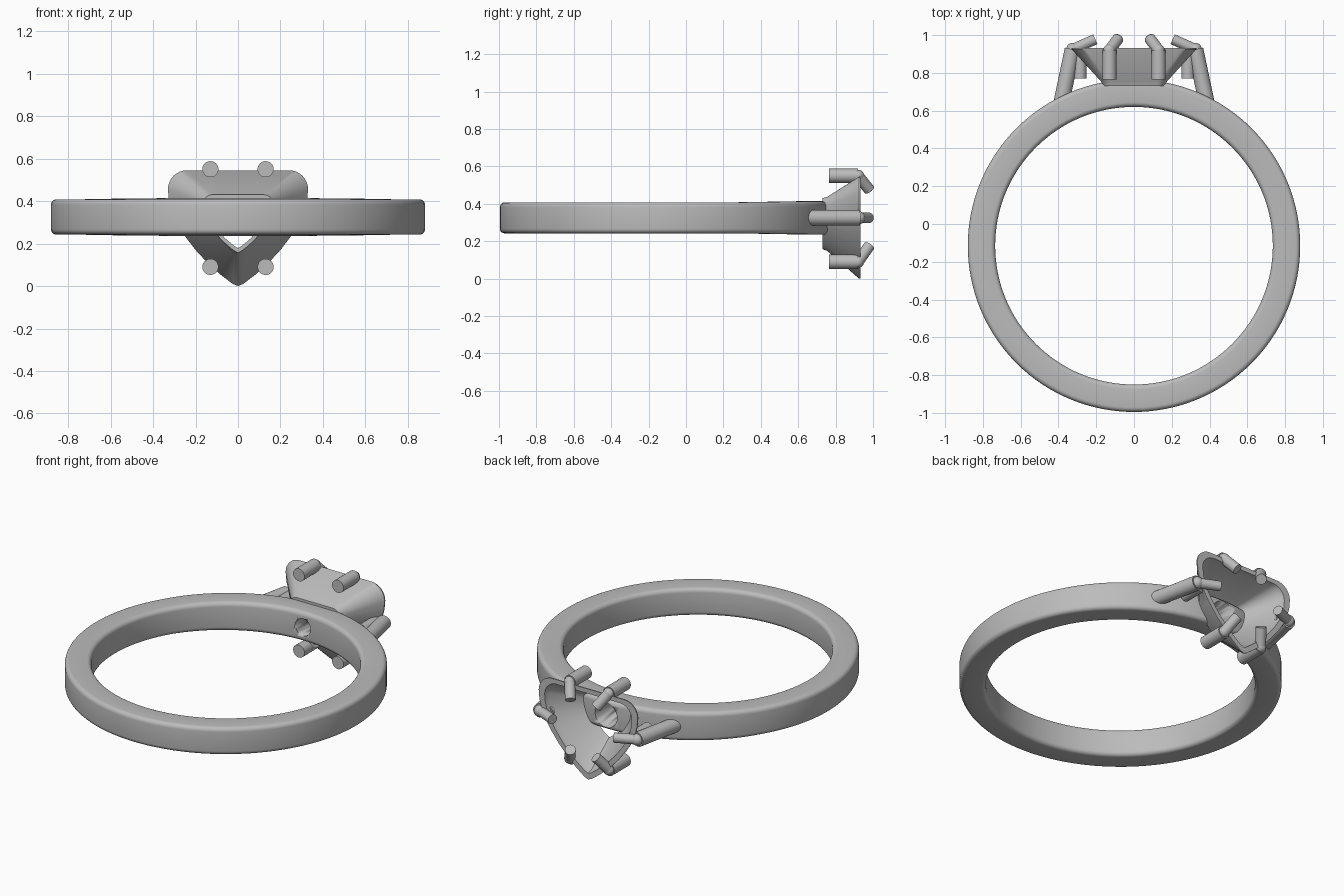
import bpy, bmesh, math
from mathutils import Vector

cube = bpy.data.objects.get("Cube")
if cube:
    bpy.data.objects.remove(cube, do_unlink=True)

metal = bpy.data.materials.new("grey_metal")
metal.use_nodes = True
grey = (0.5, 0.5, 0.5, 1)
metal.diffuse_color = grey
metal.node_tree.nodes["Principled BSDF"].inputs["Base Color"].default_value = grey

MID_Z = 0.325
CENTRE_Y = -0.115


def finish(name, bm, angle=35):
    bmesh.ops.recalc_face_normals(bm, faces=bm.faces)
    mesh = bpy.data.meshes.new(name)
    bm.to_mesh(mesh)
    bm.free()
    obj = bpy.data.objects.new(name, mesh)
    bpy.context.collection.objects.link(obj)
    mesh.materials.append(metal)
    bpy.ops.object.select_all(action='DESELECT')
    obj.select_set(True)
    bpy.context.view_layer.objects.active = obj
    bpy.ops.object.shade_smooth_by_angle(angle=math.radians(angle))
    return obj


def bridge_loops(bm, loops):
    """Join a closed series of closed vertex loops with quads."""
    for a, b in zip(loops, loops[1:] + loops[:1]):
        for i in range(len(a)):
            j = (i + 1) % len(a)
            bm.faces.new((a[i], a[j], b[j], b[i]))


def rod(bm, start, end, r1, r2=None):
    start, end = Vector(start), Vector(end)
    axis = end - start
    matrix = axis.to_track_quat('Z', 'Y').to_matrix().to_4x4()
    matrix.translation = (start + end) / 2
    bmesh.ops.create_cone(bm, cap_ends=True, segments=24, radius1=r1,
                          radius2=r2 or r1, depth=axis.length, matrix=matrix)


def ball(bm, centre, r):
    found = bmesh.ops.create_uvsphere(bm, u_segments=20, v_segments=12, radius=r)
    bmesh.ops.translate(bm, verts=found["verts"], vec=centre)


# Band: rounded rectangle swept in a circle, slightly deeper beside the head
R_IN, R_OUT, HALF, ROUND = 0.735, 0.88, 0.083, 0.025
section = []
for k, (r, z) in enumerate([(R_OUT, HALF), (R_IN, HALF), (R_IN, -HALF), (R_OUT, -HALF)]):
    cr = r - ROUND if r == R_OUT else r + ROUND
    cz = z - math.copysign(ROUND, z)
    for s in range(6):
        a = math.radians(90 * k + 18 * s)
        section.append((cr + ROUND * math.cos(a), cz + ROUND * math.sin(a)))
bm = bmesh.new()
loops = []
for i in range(128):
    a = math.tau * i / 128
    deepen = 1 + 0.08 * max(0, math.sin(a) - 0.5) * 2
    loops.append([bm.verts.new((r * math.cos(a), CENTRE_Y + r * math.sin(a), MID_Z + z * deepen))
                  for r, z in section])
bridge_loops(bm, loops)
band = finish("band", bm)

# Tapered hole through the band behind the stone seat
bm = bmesh.new()
rod(bm, (0, 0.58, MID_Z), (0, 0.80, MID_Z), 0.045, 0.08)
cutter = finish("hole_cutter", bm)
cutter.hide_render = True
mod = band.modifiers.new("hole", 'BOOLEAN')
mod.operation = 'DIFFERENCE'
mod.solver = 'EXACT'
mod.object = cutter
bpy.context.view_layer.objects.active = band
bpy.ops.object.modifier_apply(modifier=mod.name)
bpy.data.objects.remove(cutter, do_unlink=True)

# Basket: hollow shield-shaped cup, open at both ends
half = [(0.0, 0.545), (0.12, 0.545)]
for s in range(9):
    a = math.radians(90 - 11.25 * s)
    half.append((0.24 + 0.09 * math.cos(a), 0.455 + 0.09 * math.sin(a)))
half += [(0.325, 0.40), (0.31, 0.345), (0.285, 0.29), (0.25, 0.235), (0.20, 0.17),
         (0.14, 0.105), (0.08, 0.052), (0.025, 0.01), (0.0, 0.0)]
outline = half + [(-x, z) for x, z in half[-2:0:-1]]
bm = bmesh.new()
loops = []
for scale, y in [(0.5, 0.73), (0.53, 0.755), (1.0, 0.925), (1.0, 0.932),
                 (0.88, 0.932), (0.85, 0.90), (0.43, 0.73)]:
    loops.append([bm.verts.new((x * scale, y, 0.315 + (z - 0.315) * scale)) for x, z in outline])
bridge_loops(bm, loops)
finish("basket", bm)

# Prongs: straight posts with bent tips gripping the stone
for side, word in ((1, "left"), (-1, "right")):
    for height, z, lean in (("upper", 0.55, -0.075), ("lower", 0.09, 0.085)):
        bm = bmesh.new()
        bend = (0.13 * side, 0.92, z)
        rod(bm, (0.13 * side, 0.765, z), bend, 0.038)
        rod(bm, bend, (0.085 * side, 0.98, z + lean), 0.03)
        ball(bm, bend, 0.032)
        finish(f"{height}_{word}_prong", bm)

    bm = bmesh.new()
    bend = (0.325 * side, 0.925, MID_Z)
    rod(bm, (0.385 * side, 0.64, MID_Z), bend, 0.042)
    rod(bm, bend, (0.205 * side, 0.978, MID_Z), 0.028)
    ball(bm, bend, 0.034)
    finish(f"side_{word}_prong", bm)

    bm = bmesh.new()
    rod(bm, (0.285 * side, 0.77, MID_Z), (0.285 * side, 0.91, MID_Z), 0.034)
    finish(f"side_{word}_post", bm)
